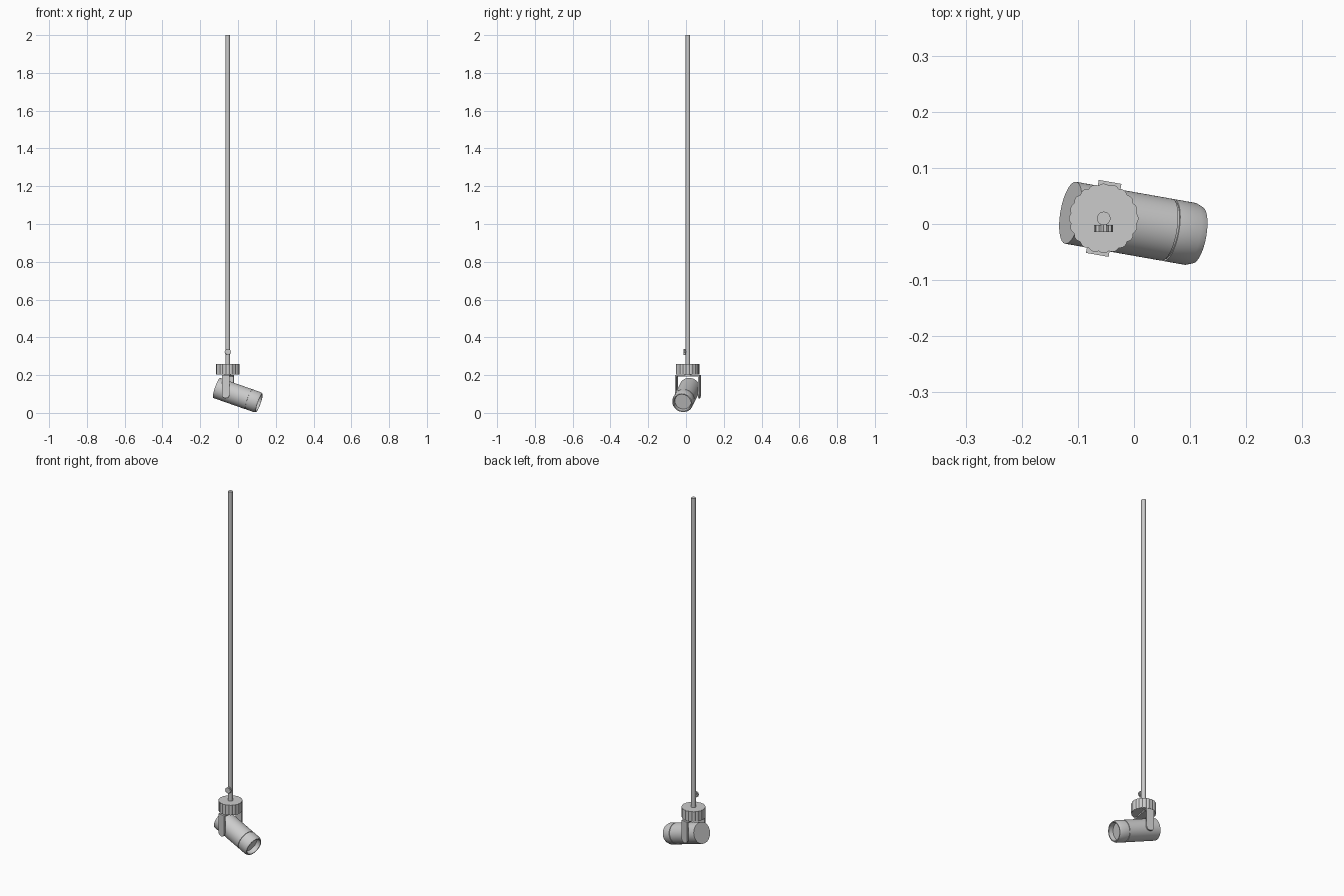
import bpy, bmesh
from math import sin, cos, pi, radians
from mathutils import Matrix, Vector

if "Cube" in bpy.data.objects:
    bpy.data.objects.remove(bpy.data.objects["Cube"])

CX, CY = -0.054, 0.010          # vertical axis of the hanging rod
YAW = Matrix.Rotation(radians(-10), 4, 'Z')


def finish(name, bm, matrix=Matrix.Identity(4)):
    bmesh.ops.recalc_face_normals(bm, faces=bm.faces)
    bm.transform(matrix)
    me = bpy.data.meshes.new(name)
    bm.to_mesh(me)
    bm.free()
    ob = bpy.data.objects.new(name, me)
    bpy.context.collection.objects.link(ob)
    bpy.ops.object.select_all(action='DESELECT')
    ob.select_set(True)
    bpy.context.view_layer.objects.active = ob
    bpy.ops.object.shade_smooth_by_angle(angle=radians(30))
    return ob


def lathe(name, profile, matrix, n=48):
    """Revolve (radius, z) points around z and cap both ends."""
    bm = bmesh.new()
    rings = [[bm.verts.new((r * cos(2 * pi * i / n), r * sin(2 * pi * i / n), z))
              for i in range(n)] for r, z in profile]
    for a, b in zip(rings, rings[1:]):
        for i in range(n):
            j = (i + 1) % n
            bm.faces.new((a[i], a[j], b[j], b[i]))
    bm.faces.new(rings[0])
    bm.faces.new(rings[-1])
    return finish(name, bm, matrix)


def extrude(name, outline, depth, matrix):
    """Extrude a flat xy outline along z."""
    bm = bmesh.new()
    face = bm.faces.new([bm.verts.new((x, y, 0)) for x, y in outline])
    res = bmesh.ops.extrude_face_region(bm, geom=[face])
    verts = [v for v in res['geom'] if isinstance(v, bmesh.types.BMVert)]
    bmesh.ops.translate(bm, verts=verts, vec=(0, 0, depth))
    return finish(name, bm, matrix)


def scalloped(radius, lobes, dip, steps=6):
    n = lobes * steps
    pts = []
    for i in range(n):
        t = 2 * pi * i / n
        r = radius - dip * (1 - abs(cos(lobes * t / 2)))
        pts.append((r * cos(t), r * sin(t)))
    return pts


def at(x, y, z):
    return Matrix.Translation((x, y, z))


TO_Y = Matrix.Rotation(radians(90), 4, 'X')     # local z -> -y

# hanging rod and scalloped mounting hub
lathe("hanging_rod", [(0.012, 0.25), (0.012, 2.0)], at(CX, CY, 0), 24)
extrude("scalloped_hub", scalloped(0.062, 20, 0.003), 0.056, at(CX, CY, 0.204))
lathe("swivel_stem", [(0.018, 0.195), (0.018, 0.206)], at(CX, CY, 0), 24)

# clamp knob on the rod
extrude("clamp_knob", scalloped(0.017, 10, 0.003), 0.012, at(CX, -0.002, 0.323) @ TO_Y)
lathe("clamp_screw", [(0.006, 0), (0.006, 0.012)], at(CX, 0.008, 0.323) @ TO_Y, 16)

# yoke: top plate and two round-ended arms with pivot pins
W, T, OUT, TOP, PIV = 0.0205, 0.008, 0.066, 0.200, 0.098
base = at(CX, CY, 0) @ YAW
plate = [(-W, -OUT), (W, -OUT), (W, OUT), (-W, OUT)]
extrude("yoke_plate", plate, 0.007, base @ at(0, 0, TOP - 0.007))
arm = [(W, TOP), (-W, TOP)]
arm += [(-W * cos(pi * i / 12), PIV - W * sin(pi * i / 12)) for i in range(13)]
for side, start in (("front", -OUT + T), ("back", OUT)):
    extrude("yoke_arm_" + side, arm, T, base @ at(0, start, 0) @ TO_Y)
lathe("pivot_pin", [(0.010, -OUT + 0.002), (0.010, OUT - 0.002)],
      base @ at(0, 0, 0.108) @ TO_Y, 24)

# tilted lamp body with groove, chamfered nose and recessed lens
tilt = YAW @ Matrix.Rotation(radians(109), 4, 'Y')
R = 0.056
body = [(R, 0), (R, 0.184), (R - 0.003, 0.184), (R - 0.003, 0.188), (R, 0.188),
        (R, 0.229), (0.051, 0.242), (0.046, 0.242), (0.043, 0.218)]
lathe("lamp_body", body, at(-0.113, 0.020, 0.132) @ tilt, 64)
